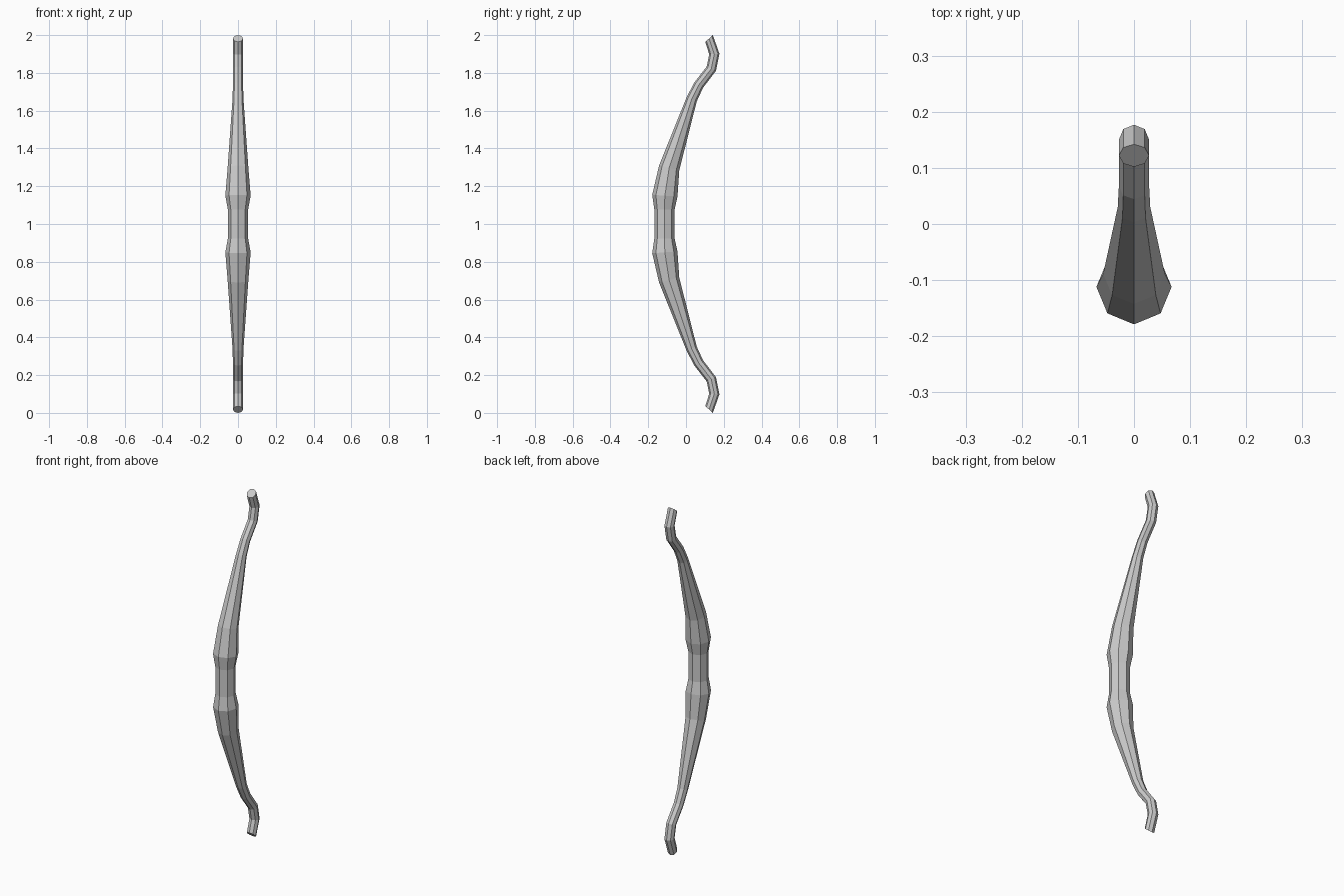
import bpy, bmesh, math
from mathutils import Vector

if "Cube" in bpy.data.objects:
    bpy.data.objects.remove(bpy.data.objects["Cube"])

SIDES = 8
# Upper half of the bow: (centre y, height above middle, radius, lean in degrees)
UPPER = [
    (-0.114, 0.078, 0.054, 0),
    (-0.112, 0.150, 0.067, 4),
    (-0.089, 0.297, 0.055, 14),
    (0.030, 0.660, 0.029, 22),
    (0.067, 0.735, 0.027, 33),
    (0.134, 0.822, 0.027, 24),
    (0.150, 0.900, 0.027, -4),
    (0.122, 0.982, 0.027, -42),
]
# Mirror the stations to get the lower limb
stations = [(y, -h, r, -a) for y, h, r, a in reversed(UPPER)] + UPPER

bm = bmesh.new()


def ring(y, h, r, lean):
    """Octagon across the limb, tilted by the lean angle."""
    a = math.radians(lean)
    across = Vector((0, math.cos(a), -math.sin(a)))
    side = Vector((1, 0, 0))
    centre = Vector((0, y, 1 + h))
    return [bm.verts.new(centre + r * (math.cos(t) * side + math.sin(t) * across))
            for t in (2 * math.pi * i / SIDES for i in range(SIDES))]


# Sweep the octagon along the bow
rings = [ring(*s) for s in stations]
for lo, hi in zip(rings, rings[1:]):
    for i in range(SIDES):
        j = (i + 1) % SIDES
        bm.faces.new((lo[i], lo[j], hi[j], hi[i]))

# Tip caps
bm.faces.new(rings[0][::-1])
bm.faces.new(rings[-1])
bmesh.ops.recalc_face_normals(bm, faces=bm.faces)

mesh = bpy.data.meshes.new("bow_stave")
bm.to_mesh(mesh)
bm.free()
bpy.context.collection.objects.link(bpy.data.objects.new("bow_stave", mesh))
